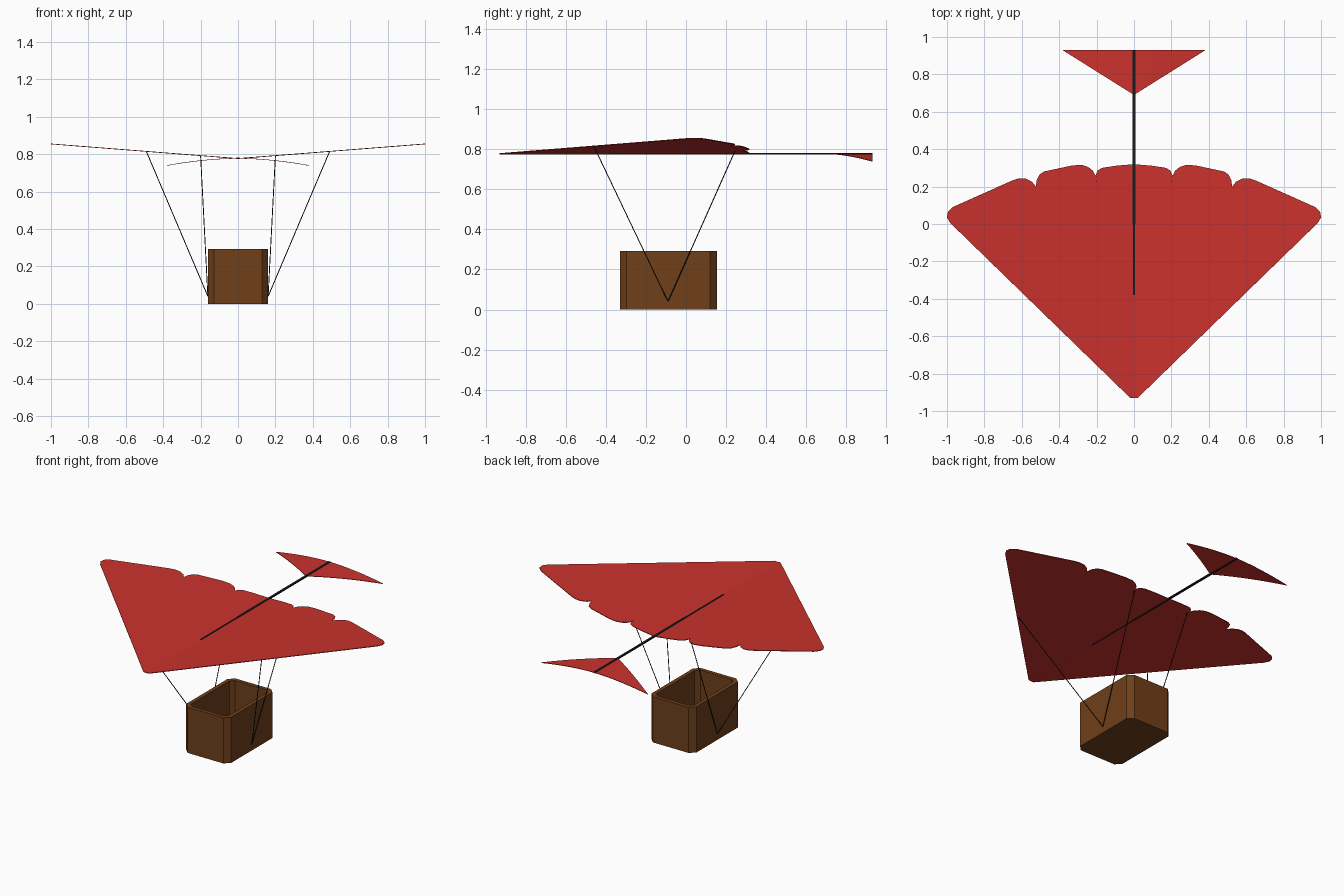
import bpy, bmesh, math
from mathutils import Vector

if "Cube" in bpy.data.objects:
    bpy.data.objects.remove(bpy.data.objects["Cube"])

def material(name, rgb):
    m = bpy.data.materials.new(name)
    m.diffuse_color = (*rgb, 1)
    m.use_nodes = True
    m.node_tree.nodes["Principled BSDF"].inputs["Base Color"].default_value = m.diffuse_color
    return m

RED = material("red_cloth", (0.6, 0.032, 0.027))
BROWN = material("brown_wood", (0.16, 0.05, 0.01))
BLACK = material("black_cord", (0.01, 0.01, 0.01))

def make(name, verts, faces, mat, thickness=0):
    me = bpy.data.meshes.new(name)
    me.from_pydata(verts, [], faces)
    bm = bmesh.new()
    bm.from_mesh(me)
    bmesh.ops.recalc_face_normals(bm, faces=bm.faces)
    if thickness and bm.faces[:][0].normal.z < 0:
        bmesh.ops.reverse_faces(bm, faces=bm.faces)
    bm.to_mesh(me)
    bm.free()
    me.materials.append(mat)
    ob = bpy.data.objects.new(name, me)
    bpy.context.collection.objects.link(ob)
    if thickness:
        mod = ob.modifiers.new("thickness", 'SOLIDIFY')
        mod.thickness = thickness
        mod.offset = 0
    return ob

def wing_z(x):
    return 0.777 + 0.078 * abs(x)

def rod(name, a, b, r, n=6):
    a, b = Vector(a), Vector(b)
    bm = bmesh.new()
    bmesh.ops.create_cone(bm, cap_ends=True, segments=n, radius1=r, radius2=r, depth=(b - a).length)
    me = bpy.data.meshes.new(name)
    bm.to_mesh(me)
    bm.free()
    me.materials.append(BLACK)
    ob = bpy.data.objects.new(name, me)
    ob.location = (a + b) / 2
    ob.rotation_euler = (b - a).to_track_quat('Z', 'Y').to_euler()
    bpy.context.collection.objects.link(ob)

# Fan wing: three scalloped panels per side, rising outward
panels = {
    "inner": [(0, -0.93), (0.007, -0.93), (0.2, 0.21), (0.205, 0.26), (0.195, 0.285),
              (0.17, 0.3), (0.1, 0.311), (0, 0.32)],
    "middle": [(0.007, -0.93), (0.014, -0.93), (0.525, 0.2), (0.52, 0.235), (0.505, 0.265),
               (0.48, 0.281), (0.33, 0.313), (0.28, 0.316), (0.245, 0.305), (0.22, 0.285),
               (0.205, 0.255), (0.2, 0.21)],
    "outer": [(0.014, -0.93), (0.02, -0.93), (0.982, 0.005), (1.0, 0.035), (0.995, 0.065),
              (0.97, 0.09), (0.65, 0.233), (0.615, 0.244), (0.58, 0.243), (0.545, 0.225),
              (0.525, 0.2)],
}
for side, s in (("left", -1), ("right", 1)):
    for part, pts in panels.items():
        make(f"{side}_{part}_wing_panel", [(s * x, y, wing_z(x)) for x, y in pts],
             [range(len(pts))], RED, 0.004)

# Tail: triangle drooping in an arc toward its tips
N = 16
verts, faces = [], []
for i in range(N + 1):
    x = 0.38 * (2 * i / N - 1)
    t = abs(x) / 0.38
    z = 0.778 - 0.038 * t ** 1.8
    verts += [(x, 0.69 + 0.2385 * t, z), (x, 0.93, z)]
for i in range(N):
    faces.append((2 * i, 2 * i + 2, 2 * i + 3, 2 * i + 1))
tail = make("tail_sail", verts, faces, RED, 0.003)

# Spar running from the wing to the tail
def strip(name, y0, y1, w, z0, z1):
    v = [(x, y, z) for z in (z0, z1) for x, y in ((-w, y0), (w, y0), (w, y1), (-w, y1))]
    make(name, v, [(0, 1, 2, 3), (4, 5, 6, 7)] +
         [(i, (i + 1) % 4, 4 + (i + 1) % 4, 4 + i) for i in range(4)], BLACK)
strip("front_spar", -0.38, 0.0, 0.005, 0.775, 0.7815)
strip("tail_spar", 0.0, 0.93, 0.007, 0.775, 0.7825)

# Basket: hollow box with chamfered corners
def ring(hx, hy, c, z):
    pts = [(hx - c, -hy), (hx, -hy + c), (hx, hy - c), (hx - c, hy),
           (-hx + c, hy), (-hx, hy - c), (-hx, -hy + c), (-hx + c, -hy)]
    return [(x, y - 0.088, z) for x, y in pts]
rings = [ring(0.16, 0.242, 0.033, 0), ring(0.16, 0.242, 0.033, 0.293),
         ring(0.135, 0.217, 0.024, 0.293), ring(0.135, 0.217, 0.024, 0.02)]
faces = [range(8), range(24, 32)]
for k in range(3):
    faces += [(8 * k + i, 8 * k + (i + 1) % 8, 8 * k + 8 + (i + 1) % 8, 8 * k + 8 + i) for i in range(8)]
make("basket", sum(rings, []), faces, BROWN)

# Suspension cords, two per side
for side, s in (("left", -1), ("right", 1)):
    low = (s * 0.161, -0.09, 0.04)
    rod(f"{side}_front_cord", low, (s * 0.49, -0.46, wing_z(0.49)), 0.0025)
    rod(f"{side}_rear_cord", low, (s * 0.2, 0.245, wing_z(0.2)), 0.0025)
